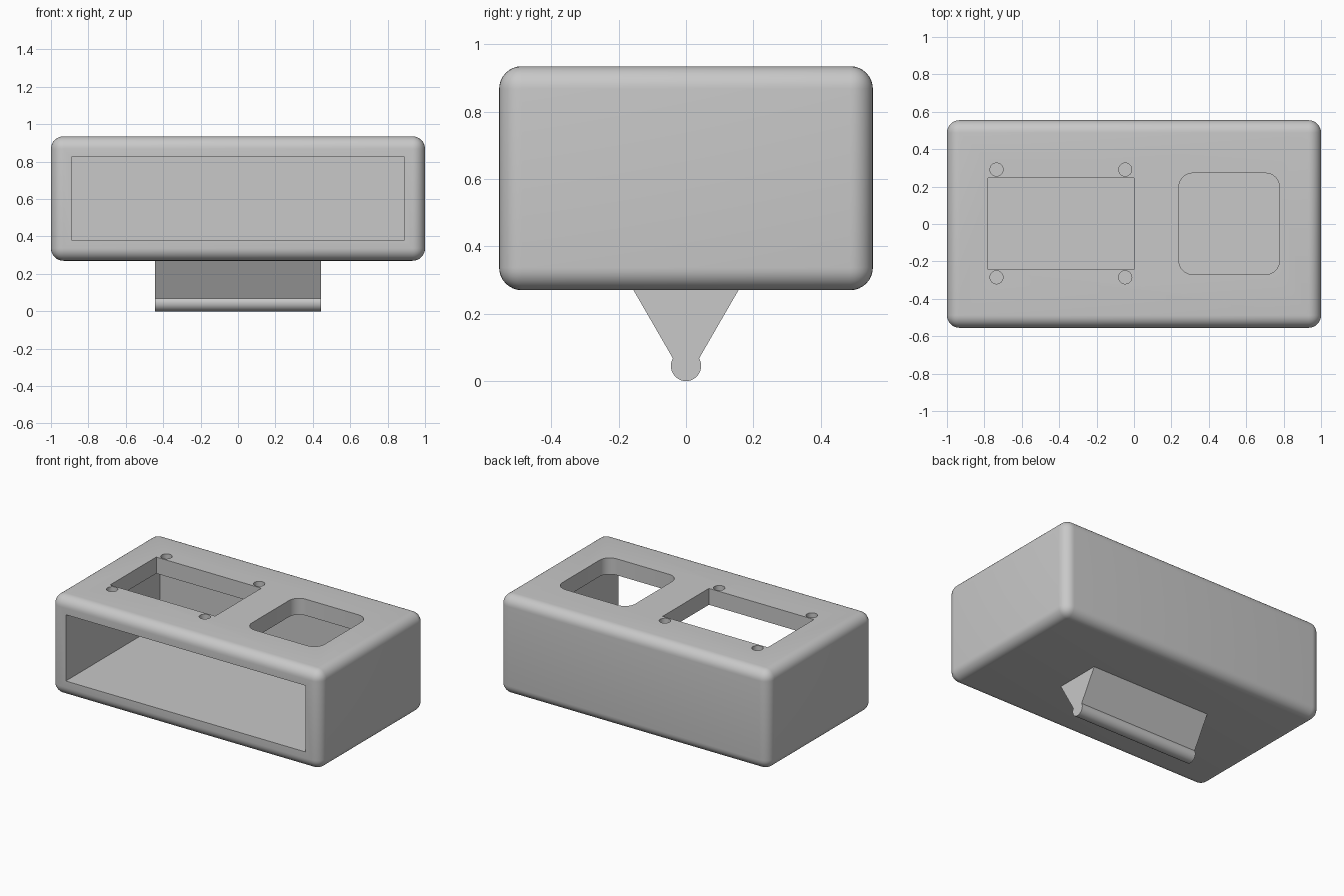
import bpy, bmesh
from math import radians, sin, cos, sqrt
from mathutils import Matrix

old = bpy.data.objects.get("Cube")
if old:
    bpy.data.objects.remove(old, do_unlink=True)

GREY = (0.58, 0.58, 0.58, 1)
grey = bpy.data.materials.new("plain grey")
grey.diffuse_color = GREY
grey.use_nodes = True
grey.node_tree.nodes["Principled BSDF"].inputs["Base Color"].default_value = GREY


def finish(name, bm):
    bmesh.ops.recalc_face_normals(bm, faces=bm.faces)
    mesh = bpy.data.meshes.new(name)
    bm.to_mesh(mesh)
    bm.free()
    mesh.materials.append(grey)
    obj = bpy.data.objects.new(name, mesh)
    bpy.context.collection.objects.link(obj)
    return obj


def box(name, low, high, radius=0, upright_only=False):
    """Box between two corners, with all or only its upright edges rounded."""
    bm = bmesh.new()
    bmesh.ops.create_cube(bm, size=1)
    for v in bm.verts:
        v.co = [h if c > 0 else l for c, l, h in zip(v.co, low, high)]
    if radius:
        edges = [e for e in bm.edges if not upright_only
                 or abs(e.verts[0].co.z - e.verts[1].co.z) > 0.01]
        bmesh.ops.bevel(bm, geom=edges, offset=radius, segments=8,
                        profile=0.5, affect='EDGES')
    return finish(name, bm)


def cylinder(name, x, y, z, radius, depth):
    bm = bmesh.new()
    bmesh.ops.create_cone(bm, cap_ends=True, segments=32, radius1=radius, radius2=radius,
                          depth=depth, matrix=Matrix.Translation((x, y, z)))
    return finish(name, bm)


def select(obj):
    bpy.ops.object.select_all(action='DESELECT')
    obj.select_set(True)
    bpy.context.view_layer.objects.active = obj


def cut(obj, cutter):
    mod = obj.modifiers.new("cut", 'BOOLEAN')
    mod.operation = 'DIFFERENCE'
    mod.solver = 'EXACT'
    mod.object = cutter
    select(obj)
    bpy.ops.object.modifier_apply(modifier=mod.name)
    bpy.data.objects.remove(cutter, do_unlink=True)


# Rounded case, hollow and open at the front
case = box("case", (-1, -0.555, 0.27), (1, 0.555, 0.935), 0.067)
cut(case, box("cavity", (-0.89, -0.7, 0.38), (0.89, 0.445, 0.825)))

# Openings through the top
cut(case, box("screen_window", (-0.78, -0.243, 0.7), (0, 0.247, 1.1)))
cut(case, box("rounded_window", (0.24, -0.27, 0.7), (0.778, 0.272, 1.1), 0.075, True))
for hx in (-0.735, -0.047):
    for hy in (-0.285, 0.291):
        cut(case, cylinder("screw_hole", hx, hy, 0.9, 0.035, 0.3))

# Wedge foot with a round bead along its lower edge
HALF, TOP, R = 0.443, 0.272, 0.045
slope = 1 / sqrt(3)
profile = [(-TOP * slope, TOP)]
profile += [(R * sin(radians(a)), R - R * cos(radians(a))) for a in range(-120, 121, 10)]
profile += [(TOP * slope, TOP)]
bm = bmesh.new()
face = bm.faces.new([bm.verts.new((-HALF, y, z)) for y, z in profile])
side = bmesh.ops.extrude_face_region(bm, geom=[face])
bmesh.ops.translate(bm, vec=(2 * HALF, 0, 0),
                    verts=[g for g in side["geom"] if isinstance(g, bmesh.types.BMVert)])
foot = finish("wedge_foot", bm)

for obj in (case, foot):
    select(obj)
    bpy.ops.object.shade_smooth_by_angle(angle=radians(30))
